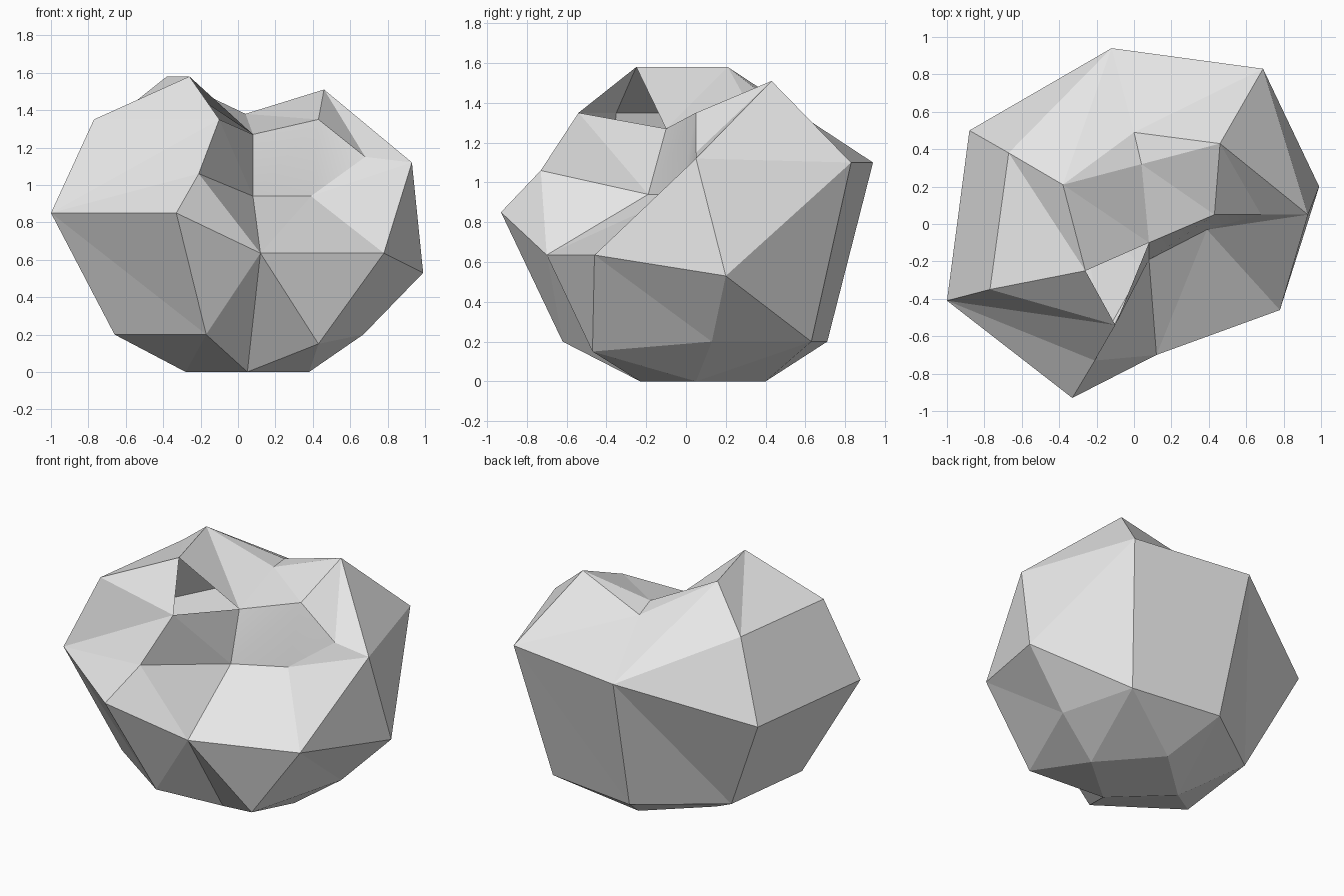
import bpy
import bmesh

if "Cube" in bpy.data.objects:
    bpy.data.objects.remove(bpy.data.objects["Cube"])

bm = bmesh.new()


def ring(*points):
    return [bm.verts.new(p) for p in points]


def strip(outer, inner, steps):
    """Stitch two closed rings with triangles; each step advances one ring (o or i)."""
    a = b = 0
    for s in steps:
        na, nb = (a + 1, b) if s == "o" else (a, b + 1)
        corners = [outer[a % len(outer)], inner[b % len(inner)],
                   outer[na % len(outer)] if s == "o" else inner[nb % len(inner)]]
        if len(set(corners)) == 3:
            bm.faces.new(corners)
        a, b = na, nb


# Rings of the faceted boulder, from the base up, each starting at the left
base = ring((-.28, .08, 0), (.05, -.23, 0), (.38, .05, 0), (.07, .4, 0))
low = ring((-.66, -.28, .2), (-.17, -.62, .2), (.43, -.47, .15), (.67, .13, .2),
           (.54, .63, .2), (-.08, .71, .2), (-.58, .35, .2))
low.insert(2, base[1])          # the front base corner also meets the middle ring
middle = ring((-1, -.41, .85), (-.33, -.93, .85), (.12, -.70, .635), (.78, -.46, .635),
              (.99, .2, .53), (.69, .83, 1.1), (-.12, .94, 1.1), (-.88, .5, .85))
rim = ring((-.77, -.35, 1.35), (-.10, -.54, 1.35), (-.21, -.73, 1.06), (.08, -.19, .94),
           (.39, -.03, .94), (.93, .05, 1.12), (.46, .43, 1.51), (0, .49, 1.36),
           (-.38, .21, 1.58), (-.67, .38, 1.35))

# Peak and the hollow in the top
peak, hollow, ledge, corner, saddle = ring(
    (-.26, -.25, 1.58), (.08, -.10, 1.27), (.43, .05, 1.35), (.68, .05, 1.15), (.04, .32, 1.38))
inside = [peak, rim[1], hollow, ledge, corner, ledge, saddle, hollow]

# Skin
bm.faces.new(base)
strip(base, low, "ioiioiioioii")
strip(low, middle, "oiiooioioioioioi")
strip(middle, rim, "iiooiioiooiioiiooi")
strip(rim, inside, "oiooiioiooiiooiioo")
bm.faces.new((ledge, saddle, hollow))
bmesh.ops.recalc_face_normals(bm, faces=bm.faces)

# The steep wall of the hollow is softly shaded, everything else is flat
wall = {hollow, ledge, corner, rim[3], rim[4]}
for f in bm.faces:
    f.smooth = set(f.verts) <= wall

mesh = bpy.data.meshes.new("boulder")
bm.to_mesh(mesh)
bm.free()
stone = bpy.data.materials.new("light grey stone")
stone.diffuse_color = (.8, .8, .8, 1)
stone.use_nodes = True
stone.node_tree.nodes["Principled BSDF"].inputs["Base Color"].default_value = stone.diffuse_color
mesh.materials.append(stone)
bpy.context.collection.objects.link(bpy.data.objects.new("boulder", mesh))
